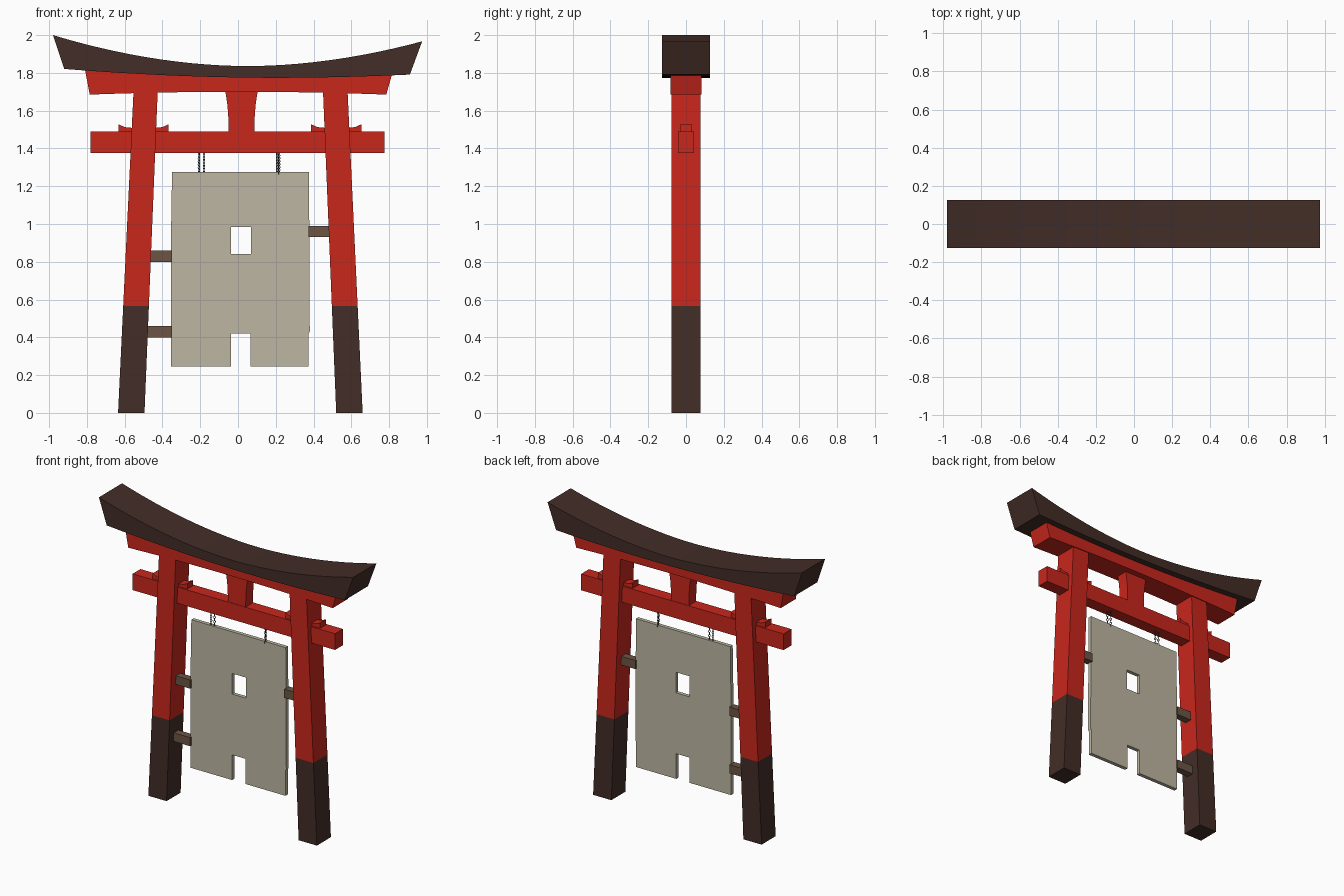
import bpy, bmesh, math

if "Cube" in bpy.data.objects:
    bpy.data.objects.remove(bpy.data.objects["Cube"])


def material(name, rgb):
    m = bpy.data.materials.new(name)
    m.diffuse_color = (*rgb, 1)
    m.use_nodes = True
    m.node_tree.nodes["Principled BSDF"].inputs["Base Color"].default_value = m.diffuse_color
    return m


RED = material("red_paint", (0.58, 0.02, 0.012))
DARK = material("dark_wood", (0.055, 0.026, 0.02))
BROWN = material("brown_wood", (0.15, 0.09, 0.06))
STONE = material("pale_board", (0.51, 0.47, 0.36))
IRON = material("iron", (0.06, 0.06, 0.07))


def finish(name, bm, mat):
    bmesh.ops.recalc_face_normals(bm, faces=bm.faces)
    me = bpy.data.meshes.new(name)
    bm.to_mesh(me)
    bm.free()
    me.materials.append(mat)
    ob = bpy.data.objects.new(name, me)
    bpy.context.collection.objects.link(ob)
    return ob


def extrude(name, outline, y0, y1, mat):
    """Front (x, z) outline extruded from y0 to y1."""
    bm = bmesh.new()
    face = bm.faces.new([bm.verts.new((x, y0, z)) for x, z in outline])
    out = bmesh.ops.extrude_face_region(bm, geom=[face])["geom"]
    for v in out:
        if isinstance(v, bmesh.types.BMVert):
            v.co.y = y1
    return finish(name, bm, mat)


def box(name, x0, x1, y0, y1, z0, z1, mat):
    return extrude(name, [(x0, z0), (x1, z0), (x1, z1), (x0, z1)], y0, y1, mat)


def sag(x, x0, x1, low_x, z_low, rise_l, rise_r, power=1.9):
    """Height of a sagging curve with its low point at low_x."""
    if x < low_x:
        return z_low + rise_l * ((low_x - x) / (low_x - x0)) ** power
    return z_low + rise_r * ((x - low_x) / (x1 - low_x)) ** power


def spread(x0, x1, n=24):
    return [x0 + (x1 - x0) * i / n for i in range(n + 1)]


def roof_under(x):
    return sag(x, -0.92, 0.91, 0.2, 1.774, 0.047, 0.017)


def beam(name, top, bottom, y0, y1, mat):
    """Curved beam as a strip of quads swept along x."""
    bm = bmesh.new()
    rings = [[bm.verts.new(p) for p in ((b[0], y0, b[1]), (b[0], y1, b[1]),
                                        (t[0], y1, t[1]), (t[0], y0, t[1]))]
             for t, b in zip(top, bottom)]
    for a, b in zip(rings, rings[1:]):
        for i in range(4):
            j = (i + 1) % 4
            bm.faces.new((a[i], a[j], b[j], b[i]))
    bm.faces.new(rings[0])
    bm.faces.new(rings[-1])
    ob = finish(name, bm, mat)
    for p in ob.data.polygons:
        p.use_smooth = True
    ob.data.set_sharp_from_angle(angle=math.radians(30))


# Curved roof and the red lintel under it
beam("roof",
     [(x, sag(x, -0.98, 0.975, 0.05, 1.836, 0.164, 0.131)) for x in spread(-0.98, 0.975)],
     [(x, roof_under(x)) for x in spread(-0.92, 0.91)], -0.127, 0.127, DARK)
beam("upper_lintel",
     [(x, roof_under(x) + 0.004) for x in spread(-0.81, 0.815)],
     [(x, 1.70 - 0.015 * (x / 0.785) ** 2) for x in spread(-0.785, 0.785)],
     -0.083, 0.083, RED)

# Leaning pillars, dark base below and red shaft above
for side, b0, b1, t0, t1 in (("left", -0.635, -0.495, -0.553, -0.425),
                             ("right", 0.52, 0.66, 0.45, 0.58)):
    def at(z):
        f = z / 1.705
        return b0 + (t0 - b0) * f, b1 + (t1 - b1) * f
    for part, z0, z1, mat in (("base", 0, 0.567, DARK), ("shaft", 0.567, 1.705, RED)):
        (l0, r0), (l1, r1) = at(z0), at(z1)
        extrude(f"{side}_pillar_{part}", [(l0, z0), (r0, z0), (r1, z1), (l1, z1)],
                -0.077, 0.077, mat)

# Tie beam with wedges and central strut
box("tie_beam", -0.78, 0.776, -0.043, 0.043, 1.377, 1.49, RED)
for side, c in (("left", -0.5), ("right", 0.52)):
    extrude(side + "_wedge",
            [(c - 0.133, 1.485), (c + 0.133, 1.485), (c + 0.133, 1.528), (c + 0.1, 1.513),
             (c + 0.05, 1.508), (c - 0.05, 1.508), (c - 0.1, 1.513), (c - 0.133, 1.528)],
            -0.032, 0.032, RED)
extrude("centre_strut",
        [(-0.05, 1.485), (0.087, 1.485), (0.088, 1.56), (0.093, 1.63), (0.105, 1.71),
         (-0.068, 1.71), (-0.056, 1.63), (-0.051, 1.56)], -0.04, 0.04, RED)

# Hanging board with notch, window cut by boolean
board = extrude("hanging_board",
                [(-0.355, 0.245), (-0.036, 0.245), (-0.036, 0.42), (0.066, 0.42),
                 (0.066, 0.245), (0.374, 0.245), (0.374, 0.42), (0.38, 0.43),
                 (0.376, 1.275), (-0.35, 1.275), (-0.352, 1.02), (-0.355, 1.01)],
                -0.013, 0.013, STONE)
cutter = box("window_cutter", -0.036, 0.069, -0.1, 0.1, 0.842, 0.985, STONE)
cutter.hide_render = True
cutter.hide_viewport = True
cut = board.modifiers.new("window", "BOOLEAN")
cut.operation = "DIFFERENCE"
cut.solver = "EXACT"
cut.object = cutter

# Side brackets joining board and pillars
for name, x0, x1, z0 in (("left_upper", -0.50, -0.35, 0.80), ("left_lower", -0.51, -0.35, 0.40),
                         ("right", 0.372, 0.52, 0.93)):
    box(name + "_bracket", x0, x1, -0.025, 0.025, z0, z0 + 0.06, BROWN)


# Chains: two strands each of alternating oval links
def chain(name, strands):
    bm = bmesh.new()
    n, m, r = 10, 5, 0.0022
    for cx, cy in strands:
        for k in range(8):
            cz = 1.270 + k * 0.0155
            turn = math.radians(45 + 90 * (k % 2))
            rings = []
            for i in range(n):
                a = math.tau * i / n
                ring = []
                for j in range(m):
                    b = math.tau * j / m
                    h = (0.006 + r * math.cos(b)) * math.cos(a)
                    v = (0.009 + r * math.cos(b)) * math.sin(a)
                    d = r * math.sin(b)
                    ring.append(bm.verts.new((cx + h * math.cos(turn) - d * math.sin(turn),
                                              cy + h * math.sin(turn) + d * math.cos(turn),
                                              cz + v)))
                rings.append(ring)
            for i in range(n):
                p, q = rings[i], rings[(i + 1) % n]
                for j in range(m):
                    l = (j + 1) % m
                    bm.faces.new((p[j], p[l], q[l], q[j]))
    finish(name, bm, IRON)


chain("left_chain", [(-0.207, 0.0), (-0.18, 0.0)])
chain("right_chain", [(0.207, 0.01), (0.218, -0.01)])
